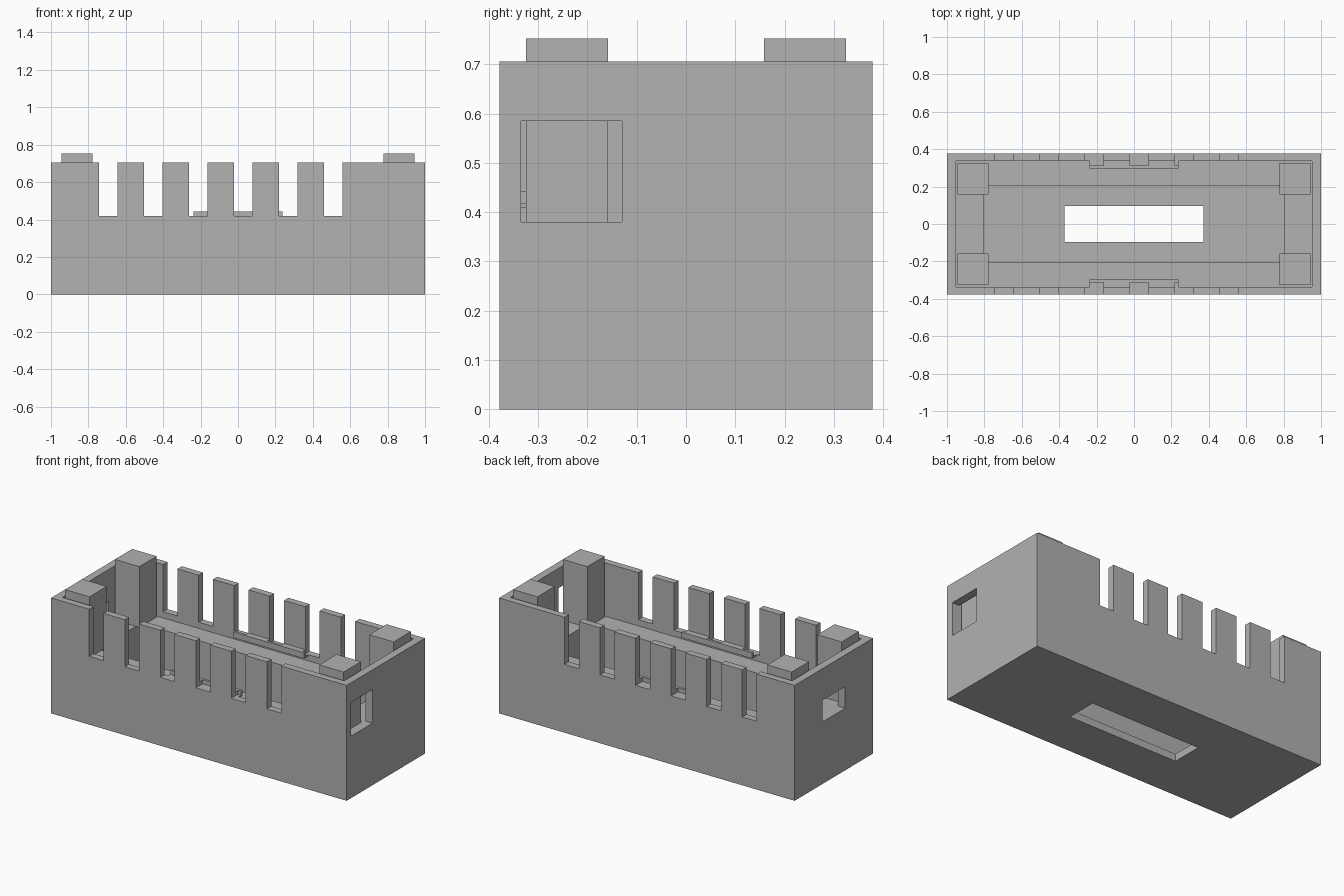
import bpy
import bmesh

if "Cube" in bpy.data.objects:
    bpy.data.objects.remove(bpy.data.objects["Cube"], do_unlink=True)

# Main dimensions
HALF_X, HALF_Y, TOP = 1.0, 0.378, 0.706
IN_X, IN_Y = 0.953, 0.336      # inside of the upper walls
LEDGE, FLOOR, SILL = 0.38, 0.045, 0.418

grey = bpy.data.materials.new("mid_grey_plastic")
grey.use_nodes = True
colour = (0.445, 0.445, 0.445, 1.0)
grey.diffuse_color = colour
grey.node_tree.nodes["Principled BSDF"].inputs["Base Color"].default_value = colour


def box(name, x, y, z):
    """Box spanning the given (low, high) ranges."""
    bm = bmesh.new()
    bmesh.ops.create_cube(bm, size=1)
    for v in bm.verts:
        v.co = [r[0] if c < 0 else r[1] for c, r in zip(v.co, (x, y, z))]
    mesh = bpy.data.meshes.new(name)
    bm.to_mesh(mesh)
    bm.free()
    mesh.materials.append(grey)
    obj = bpy.data.objects.new(name, mesh)
    bpy.context.scene.collection.objects.link(obj)
    return obj


def cut(target, x, y, z):
    """Subtract a box from the target and discard the cutter."""
    cutter = box("cutter", x, y, z)
    cutter.hide_render = True
    mod = target.modifiers.new("cut", "BOOLEAN")
    mod.operation = "DIFFERENCE"
    mod.solver = "EXACT"
    mod.object = cutter
    bpy.context.view_layer.update()
    deps = bpy.context.evaluated_depsgraph_get()
    result = bpy.data.meshes.new_from_object(target.evaluated_get(deps))
    target.modifiers.clear()
    target.data = result
    bpy.data.objects.remove(cutter, do_unlink=True)


def span(half):
    return (-half, half)


def side(sign, a, b):
    return tuple(sorted((sign * a, sign * b)))


# Case: upper recess, lower cavity and opening in the floor
case = box("case", span(HALF_X), span(HALF_Y), (0, TOP))
cut(case, span(IN_X), span(IN_Y), (LEDGE, 1))
cut(case, span(0.803), span(0.206), (FLOOR, 0.6))
cut(case, span(0.372), span(0.095), (-0.1, 0.2))

# Windows in the two ends
cut(case, (0.9, 1.1), (-0.335, -0.13), (LEDGE, 0.585))
cut(case, (-1.1, -0.9), span(0.11), (LEDGE, 0.512))

# Slots through both long walls
slots = [(-0.742 + 0.2405 * i, -0.645 + 0.2405 * i) for i in range(6)]
for slot in slots:
    for s in (-1, 1):
        cut(case, slot, side(s, 0.32, 0.5), (SILL, 1))

# Retaining clips on the long walls, notched where the slots pass
for s, label in ((-1, "front"), (1, "back")):
    clip = box(label + "_clip", span(0.239), side(s, 0.298, IN_Y), (0.408, 0.443))
    for slot in slots[2:5]:
        cut(clip, slot, side(s, 0.313, 0.5), (SILL, 1))

# Corner posts
for sx, lr in ((-1, "right"), (1, "left")):
    for sy, fb in ((-1, "front"), (1, "back")):
        box(f"{fb}_{lr}_post", side(sx, 0.778, 0.943),
            side(sy, 0.158, 0.325), (LEDGE, 0.752))
